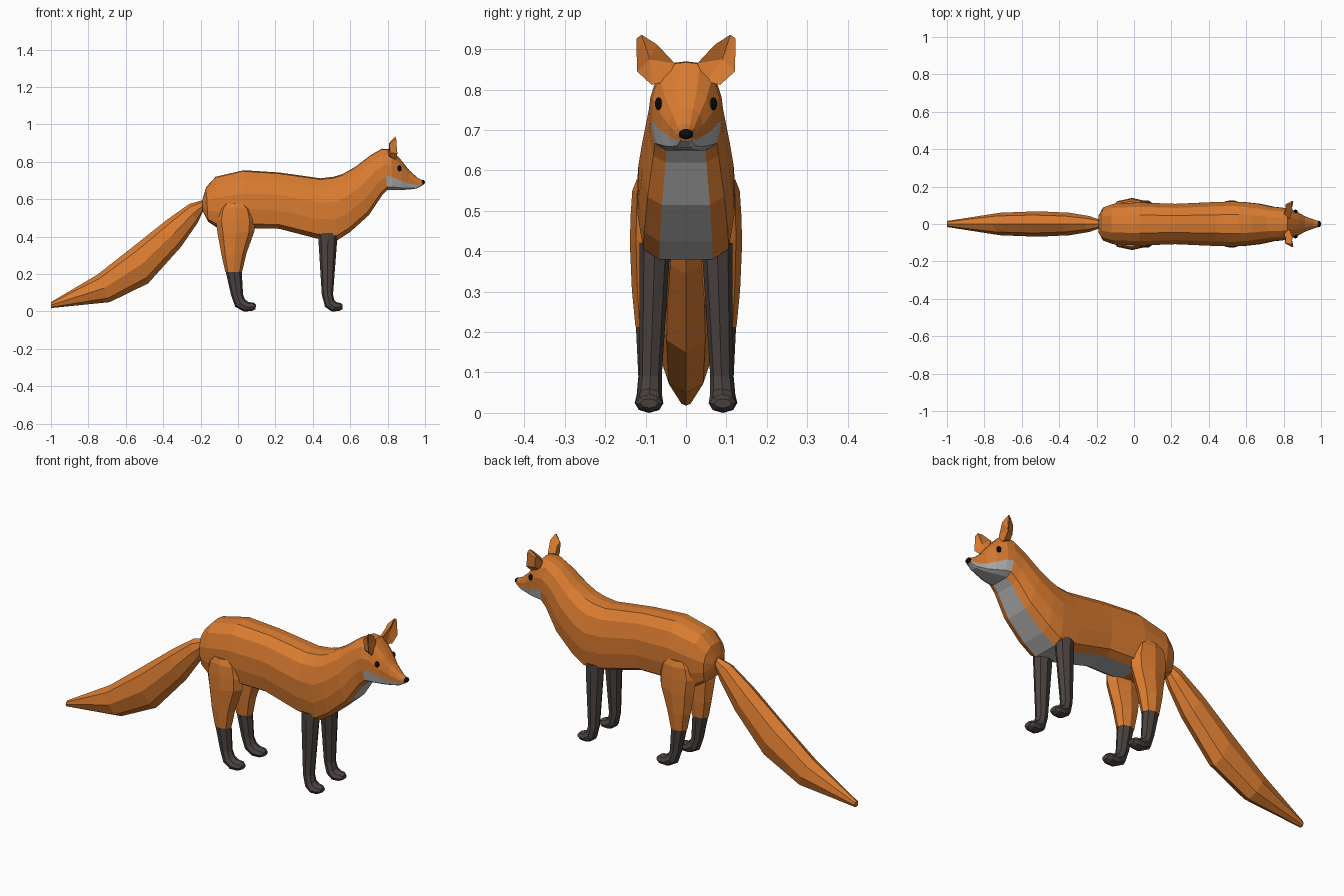
import bpy, bmesh, math


def material(name, color):
    m = bpy.data.materials.new(name)
    m.diffuse_color = (*color, 1)
    return m


ORANGE = material("orange fur", (0.70, 0.20, 0.03))
DARK = material("dark fur", (0.07, 0.055, 0.05))
GREY = material("grey fur", (0.45, 0.45, 0.45))
BLACK = material("black", (0.004, 0.004, 0.004))


def finish(name, bm, *mats):
    bmesh.ops.recalc_face_normals(bm, faces=bm.faces[:])
    me = bpy.data.meshes.new(name)
    bm.to_mesh(me)
    bm.free()
    for m in mats:
        me.materials.append(m)
    ob = bpy.data.objects.new(name, me)
    bpy.context.collection.objects.link(ob)
    return ob


def loft(name, sections, ring, mats, pick=lambda i, k: 0):
    """Skin rings; each section is (top x, top z, bottom x, bottom z, half width, centre y)."""
    bm = bmesh.new()
    rows = []
    for tx, tz, bx, bz, w, cy in sections:
        rows.append([bm.verts.new(((tx + bx) / 2 + (tx - bx) / 2 * v, cy + u * w,
                                   (tz + bz) / 2 + (tz - bz) / 2 * v)) for u, v in ring])
    n = len(ring)
    for i, (a, b) in enumerate(zip(rows, rows[1:])):
        for k in range(n):
            j = (k + 1) % n
            bm.faces.new((a[k], a[j], b[j], b[k])).material_index = pick(i, k)
    bm.faces.new(rows[0])
    bm.faces.new(rows[-1])
    return finish(name, bm, *mats)


def ball(name, loc, scale, mat):
    bm = bmesh.new()
    bmesh.ops.create_uvsphere(bm, u_segments=10, v_segments=6, radius=1)
    ob = finish(name, bm, mat)
    ob.location, ob.scale = loc, scale


OCT = [(math.sin(math.tau * k / 8), math.cos(math.tau * k / 8)) for k in range(8)]
half = [(0.42, 0.96), (0.8, 0.7), (1, 0.2), (1, -0.35), (0.88, -0.85), (0.55, -1)]
BODY = [(0, 1)] + half + [(-u, v) for u, v in reversed(half)]

# body, neck and head in one skin
body = [
    (-0.19, 0.60, -0.19, 0.54, 0.045), (-0.17, 0.665, -0.16, 0.48, 0.088),
    (-0.12, 0.72, -0.10, 0.44, 0.108), (0.03, 0.755, 0.03, 0.445, 0.115),
    (0.22, 0.743, 0.22, 0.442, 0.108), (0.44, 0.712, 0.42, 0.39, 0.117),
    (0.51, 0.72, 0.53, 0.38, 0.12), (0.56, 0.735, 0.60, 0.425, 0.118),
    (0.63, 0.775, 0.70, 0.515, 0.108), (0.71, 0.837, 0.77, 0.62, 0.092),
    (0.77, 0.87, 0.80, 0.65, 0.088), (0.82, 0.868, 0.825, 0.65, 0.083),
    (0.88, 0.80, 0.87, 0.65, 0.063), (0.915, 0.755, 0.91, 0.651, 0.042),
    (0.96, 0.715, 0.955, 0.657, 0.025), (0.993, 0.698, 0.985, 0.673, 0.015)]


def fur(i, k):
    belly = i >= 3 and k == 6
    jaw = i >= 10 and 4 <= k <= 8
    return 1 if belly or jaw else 0


loft("body", [(*s, 0) for s in body], BODY, (ORANGE, GREY), fur)

# tail
tail = [(-0.17, 0.60, -0.18, 0.55, 0.02), (-0.26, 0.575, -0.215, 0.475, 0.042),
        (-0.38, 0.49, -0.305, 0.345, 0.06), (-0.55, 0.355, -0.48, 0.15, 0.068),
        (-0.75, 0.198, -0.685, 0.05, 0.06), (-1.0, 0.05, -1.0, 0.018, 0.016)]
loft("tail", [(*s, 0) for s in tail], OCT, (ORANGE,))

# legs, ears and eyes on both sides
thigh = [(0.035, 0.578, -0.075, 0.578, 0.03, 0.092), (0.075, 0.55, -0.105, 0.55, 0.043, 0.09),
         (0.092, 0.49, -0.12, 0.49, 0.049, 0.088), (0.088, 0.43, -0.108, 0.41, 0.052, 0.087),
         (0.045, 0.31, -0.088, 0.30, 0.046, 0.088), (0.022, 0.212, -0.068, 0.212, 0.036, 0.089)]
hind = [(0.02, 0.215, -0.066, 0.215, 0.035, 0.089), (0.027, 0.09, -0.038, 0.09, 0.028, 0.09),
        (0.037, 0.065, -0.015, 0.025, 0.031, 0.091), (0.056, 0.05, 0.03, 0.0, 0.035, 0.092),
        (0.082, 0.048, 0.075, 0.002, 0.034, 0.092), (0.096, 0.036, 0.094, 0.012, 0.022, 0.092)]
front = [(0.53, 0.42, 0.43, 0.42, 0.038, 0.077), (0.53, 0.38, 0.43, 0.38, 0.037, 0.078),
         (0.508, 0.09, 0.448, 0.09, 0.028, 0.088),
         (0.515, 0.06, 0.465, 0.025, 0.031, 0.09), (0.53, 0.048, 0.50, 0.0, 0.035, 0.091),
         (0.548, 0.045, 0.54, 0.002, 0.033, 0.091), (0.56, 0.035, 0.558, 0.012, 0.022, 0.091)]
ear_rim = [(0.83, 0.028, 0.865), (0.848, 0.072, 0.912), (0.842, 0.11, 0.936), (0.845, 0.123, 0.926),
           (0.852, 0.121, 0.845), (0.845, 0.085, 0.812), (0.835, 0.05, 0.82)]

for s, side in ((1, "left"), (-1, "right")):
    for name, secs, mat in (("thigh", thigh, ORANGE), ("hind_leg", hind, DARK), ("front_leg", front, DARK)):
        loft(f"{name}_{side}", [(*c[:5], s * c[5]) for c in secs], OCT, (mat,))

    # cupped ear: rim with a hollow in front and a rounded back
    bm = bmesh.new()
    rim = [bm.verts.new((x, s * y, z)) for x, y, z in ear_rim]
    hollow = bm.verts.new((0.83, s * 0.09, 0.875))
    back = [bm.verts.new((0.845 + (x - 0.845) * 0.5 - 0.035, s * (0.085 + (y - 0.085) * 0.55),
                          0.85 + (z - 0.85) * 0.6)) for x, y, z in ear_rim]
    for k in range(len(rim)):
        j = (k + 1) % len(rim)
        bm.faces.new((rim[k], rim[j], hollow))
        bm.faces.new((rim[j], rim[k], back[k], back[j]))
    bm.faces.new(back)
    finish(f"ear_{side}", bm, ORANGE)

    ball(f"eye_{side}", (0.864, s * 0.068, 0.765), (0.012, 0.009, 0.016), BLACK)

# nose
ball("nose", (0.988, 0, 0.69), (0.012, 0.018, 0.013), BLACK)
